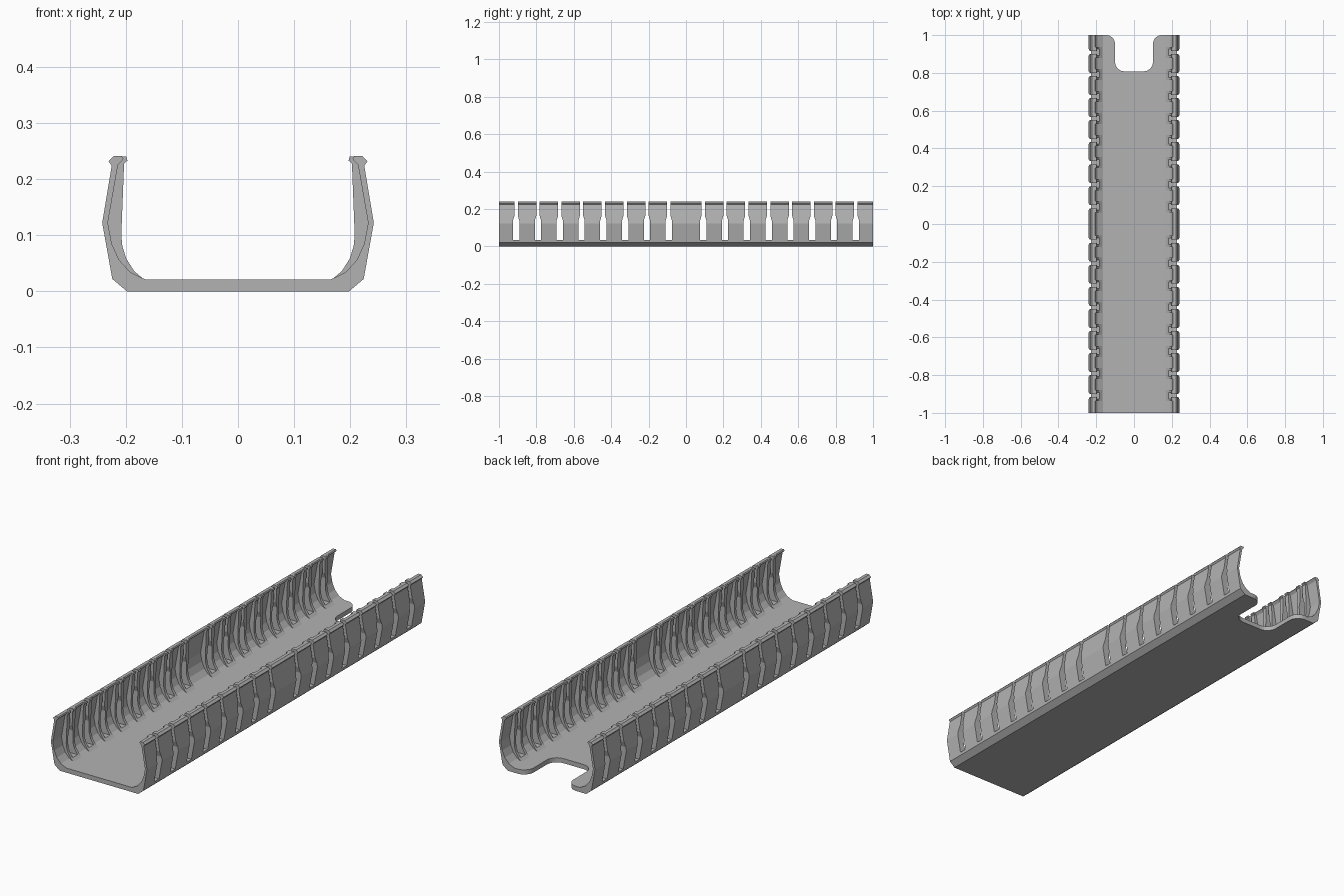
import bpy
import bmesh
import math

old = bpy.data.objects.get("Cube")
if old:
    bpy.data.objects.remove(old, do_unlink=True)

grey = bpy.data.materials.new("plain grey")
grey.use_nodes = True
grey.diffuse_color = (0.45, 0.45, 0.45, 1)
grey.node_tree.nodes["Principled BSDF"].inputs["Base Color"].default_value = (0.45, 0.45, 0.45, 1)


def add_prism(bm, outline, axis, start, end):
    """Extrude a 2D outline along an axis, keeping the solid closed."""
    def place(p, t):
        return {"x": (t, p[0], p[1]), "y": (p[0], t, p[1]), "z": (p[0], p[1], t)}[axis]
    low = [bm.verts.new(place(p, start)) for p in outline]
    high = [bm.verts.new(place(p, end)) for p in outline]
    n = len(outline)
    faces = [bm.faces.new(low), bm.faces.new(high[::-1])]
    for i in range(n):
        j = (i + 1) % n
        faces.append(bm.faces.new((low[i], high[i], high[j], low[j])))
    bmesh.ops.recalc_face_normals(bm, faces=faces)


def finish(bm, name, helper=False):
    mesh = bpy.data.meshes.new(name)
    bm.to_mesh(mesh)
    bm.free()
    obj = bpy.data.objects.new(name, mesh)
    bpy.context.collection.objects.link(obj)
    if helper:
        obj.hide_render = True
        obj.hide_viewport = True
        obj.display_type = "WIRE"
    else:
        mesh.materials.append(grey)
    return obj


def cut(obj, *cutters):
    for cutter in cutters:
        mod = obj.modifiers.new("cut " + cutter.name, "BOOLEAN")
        mod.operation = "DIFFERENCE"
        mod.solver = "EXACT"
        mod.object = cutter


def arc(cx, cy, r, a0, a1, steps=8):
    return [(cx + r * math.cos(math.radians(a0 + (a1 - a0) * i / steps)),
             cy + r * math.sin(math.radians(a0 + (a1 - a0) * i / steps)))
            for i in range(steps + 1)]


# Slot rhythm: eight slots on each side of the wide middle finger
slots = [s * (0.092 + 0.1166 * i) for s in (-1, 1) for i in range(8)]

# Trunking shell: base, sloped walls and snap lips in one section
outer = [(0.198, 0), (0.224, 0.022), (0.242, 0.122), (0.225, 0.224), (0.231, 0.232), (0.222, 0.241)]
inner = [(0.207, 0.241), (0.204, 0.236), (0.214, 0.225), (0.232, 0.122), (0.225, 0.085),
         (0.212, 0.056), (0.192, 0.034), (0.165, 0.021)]
half = outer + inner
bm = bmesh.new()
add_prism(bm, half + [(-x, z) for x, z in reversed(half)], "y", -1, 1)
channel = finish(bm, "channel")

# Curved ribs along the inside edges of every slot
rib = [(0.165, 0.019), (0.185, 0.036), (0.199, 0.058), (0.206, 0.08), (0.208, 0.1),
       (0.203, 0.228), (0.197, 0.233), (0.199, 0.2405), (0.21, 0.2405),
       (0.218, 0.225), (0.236, 0.122), (0.228, 0.085), (0.214, 0.052), (0.194, 0.028)]
bm = bmesh.new()
for y in slots:
    for side in (-1, 1):
        add_prism(bm, [(side * x, z) for x, z in rib], "y", y - 0.03, y + 0.03)
ribs = finish(bm, "slot_ribs")

# Bottle-shaped slot cutters, wide below and narrow at the open top
slot_half = [(0.017, 0.035), (0.017, 0.138), (0.009, 0.164), (0.009, 0.3)]
slot_outline = slot_half + [(-y, z) for y, z in reversed(slot_half)]
bm = bmesh.new()
for c in slots:
    for x0, x1 in ((-0.3, -0.1), (0.1, 0.3)):
        add_prism(bm, [(c + y, z) for y, z in slot_outline], "x", x0, x1)
slot_cutter = finish(bm, "slot_cutter", helper=True)

# Rounded cable notch in the back end of the base
right_edge = arc(0.05, 0.858, 0.05, -90, 0) + arc(0.148, 0.952, 0.048, 180, 90) + [(0.148, 1.1)]
bm = bmesh.new()
add_prism(bm, right_edge + [(-x, y) for x, y in reversed(right_edge)], "z", -0.1, 0.1)
notch_cutter = finish(bm, "notch_cutter", helper=True)

cut(channel, slot_cutter, notch_cutter)
cut(ribs, slot_cutter)
